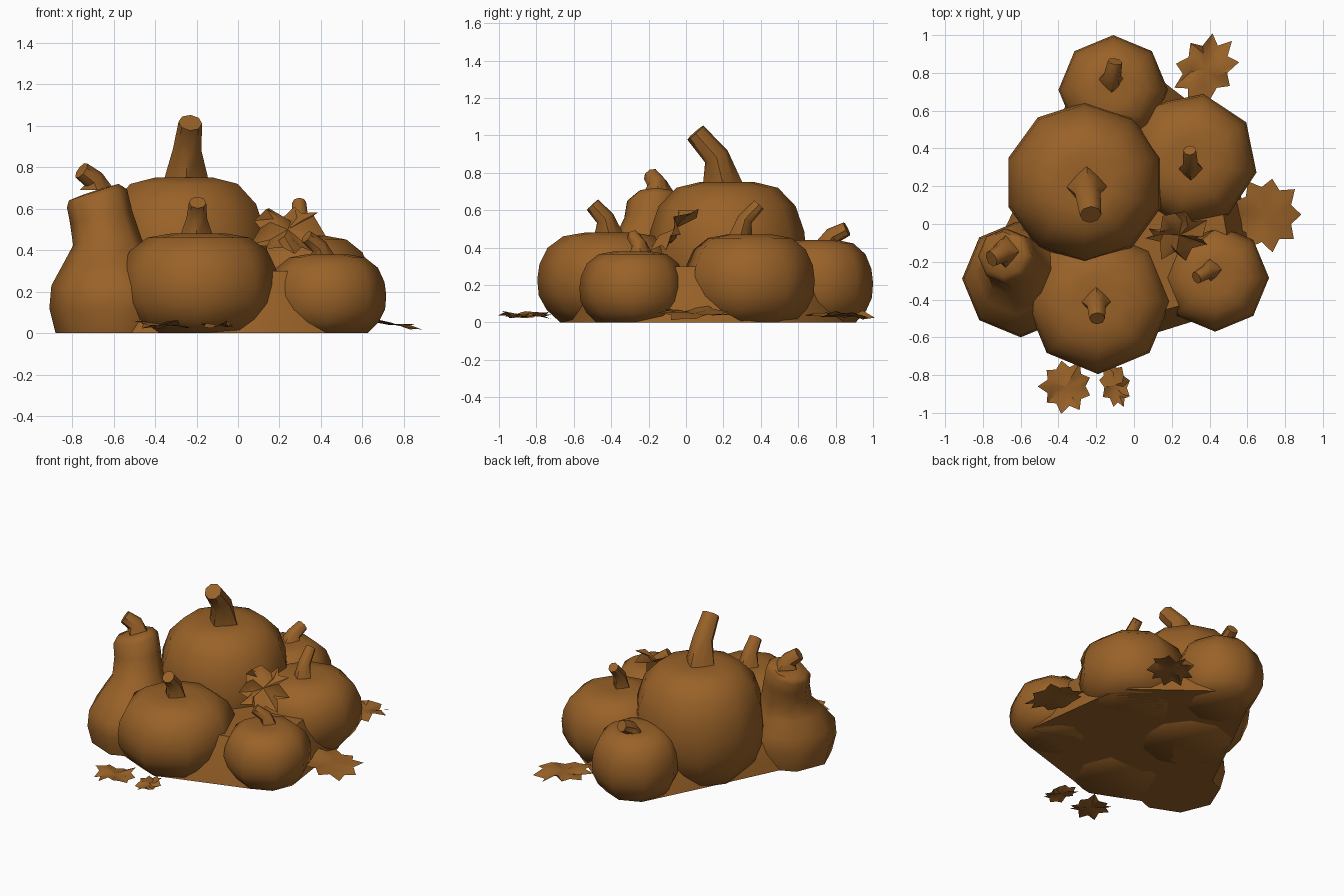
import bpy, bmesh, random
from math import sin, cos, pi, radians
from mathutils import Vector, Euler

random.seed(4)
if "Cube" in bpy.data.objects:
    bpy.data.objects.remove(bpy.data.objects["Cube"], do_unlink=True)

# One warm brown for everything
brown = bpy.data.materials.new("warm_brown")
brown.use_nodes = True
colour = (0.32, 0.122, 0.021, 1)
brown.diffuse_color = colour
shader = brown.node_tree.nodes["Principled BSDF"]
shader.inputs["Base Color"].default_value = colour
shader.inputs["Roughness"].default_value = 0.9


def finish(name, bm, angle):
    """Turn a bmesh into a shaded object."""
    mesh = bpy.data.meshes.new(name)
    bm.to_mesh(mesh)
    bm.free()
    obj = bpy.data.objects.new(name, mesh)
    bpy.context.collection.objects.link(obj)
    mesh.materials.append(brown)
    bpy.ops.object.select_all(action='DESELECT')
    obj.select_set(True)
    bpy.context.view_layer.objects.active = obj
    bpy.ops.object.shade_smooth_by_angle(angle=radians(angle))
    return obj


def loft(name, rings, angle=50):
    """Skin a stack of equal-sized rings and cap both ends."""
    bm = bmesh.new()
    loops = [[bm.verts.new(p) for p in ring] for ring in rings]
    n = len(loops[0])
    for low, high in zip(loops, loops[1:]):
        for i in range(n):
            j = (i + 1) % n
            bm.faces.new((low[i], low[j], high[j], high[i]))
    bm.faces.new(loops[0][::-1])
    bm.faces.new(loops[-1])
    bmesh.ops.recalc_face_normals(bm, faces=bm.faces)
    return finish(name, bm, angle)


def circle(x, y, z, r, sides, turn=0.0, tilt=0.0):
    ring = []
    for i in range(sides):
        a = radians(turn) + 2 * pi * i / sides
        ring.append(Vector((x + r * cos(a), y + r * sin(a), z + tilt * r * cos(a))))
    return ring


# Squat body profile: (share of radius, share of height)
PROFILE = [(.68, 0), (.87, .14), (.98, .3), (1, .48), (.97, .65),
           (.86, .83), (.64, .96), (.35, 1), (.1, .985)]


def pumpkin(name, x, y, r, h, sides, turn):
    loft(name, [circle(x, y, h * v, r * u, sides, turn) for u, v in PROFILE], 60)


def stem(name, base, tip, r):
    """Bent stalk with a flared diamond foot and a flat cut end."""
    base, tip = Vector(base), Vector(tip)
    mid = base.lerp(tip, .25)
    mid.z = base.z + (tip.z - base.z) * .55
    rings = []
    for centre, axis, size in ((base, Vector((0, 0, 1)), r),
                               (mid, tip - base, r * .62),
                               (tip, tip - mid, r * .52)):
        turn = Vector((0, 0, 1)).rotation_difference(axis)
        ring = circle(0, 0, 0, size, 8)
        if centre is base:
            ring = [p * (.74 if i % 2 else 1) for i, p in enumerate(ring)]
        rings.append([centre + turn @ p for p in ring])
    loft(name, rings, 45)


def leaf(name, centre, sx, sy, rot, crumple, droop=0.0):
    """Pointed, lobed sheet with random creases."""
    bm = bmesh.new()
    turn = Euler([radians(a) for a in rot]).to_matrix()
    n = 18

    def vert(share, a):
        p = Vector((sx * share * cos(a), sy * share * sin(a), 0))
        p.z = crumple * share * (sin(3 * a) + random.uniform(-1, 1)) - droop * p.x
        p = Vector(centre) + turn @ p
        p.z = max(p.z, .008)
        return bm.verts.new(p)

    hub = vert(0, 0)
    angles = [2 * pi * i / n for i in range(n)]
    inner = [vert(.5, a) for a in angles]
    outer = [vert(.74 if i % 2 else random.uniform(.95, 1.08), a)
             for i, a in enumerate(angles)]
    for i in range(n):
        j = (i + 1) % n
        bm.faces.new((hub, inner[i], inner[j]))
        bm.faces.new((inner[i], outer[i], outer[j]))
        bm.faces.new((inner[i], outer[j], inner[j]))
    finish(name, bm, 35)


# Pumpkins: name, x, y, radius, height, sides, turn
pumpkins = [
    ("large_pumpkin", -.26, .22, .425, .75, 10, 18),
    ("front_pumpkin", -.19, -.41, .385, .48, 8, 0),
    ("back_left_pumpkin", .3, .34, .355, .47, 8, -11),
    ("front_left_pumpkin", .43, -.285, .285, .38, 8, 0),
    ("back_pumpkin", -.11, .71, .29, .44, 8, 0),
]
for p in pumpkins:
    pumpkin(*p)

# Gourd with a leaning neck: x, y, z, radius, tilt
gourd = [(-.6, -.29, 0, .28, 0), (-.6, -.29, .12, .31, 0),
         (-.6, -.29, .23, .3, 0), (-.62, -.26, .34, .22, 0),
         (-.63, -.22, .44, .165, .1), (-.66, -.18, .56, .15, .2),
         (-.68, -.17, .65, .145, .3), (-.695, -.16, .68, .12, .33),
         (-.695, -.16, .685, .05, .33)]
loft("gourd", [circle(x, y, z, r, 8, 0, t) for x, y, z, r, t in gourd], 60)

# Solid core closing the gaps between the fruits
bm = bmesh.new()
for name, x, y, r, *rest in pumpkins + [("gourd", -.6, -.29, .3)]:
    for share, z in ((.68, 0), (.55, .14), (.35, .3)):
        for v in circle(x, y, z, r * share, 8):
            bm.verts.new(v)
hull = bmesh.ops.convex_hull(bm, input=bm.verts)
bmesh.ops.delete(bm, geom=[v for v in bm.verts if not v.link_faces], context='VERTS')
finish("core", bm, 60)

# Stems
stem("large_stem", (-.25, .2, .73), (-.23, .05, 1.015), .11)
stem("front_stem", (-.2, -.41, .465), (-.195, -.5, .63), .08)
stem("back_left_stem", (.3, .29, .455), (.295, .39, .63), .065)
stem("front_left_stem", (.41, -.24, .36), (.33, -.285, .465), .065)
stem("back_stem", (-.12, .76, .42), (-.1, .86, .5), .075)
stem("gourd_stem", (-.68, -.145, .69), (-.755, -.185, .785), .085)

# Leaves
leaf("side_leaf", (.7, .05, .05), .19, .2, (0, 0, 0), .01, .15)
leaf("front_leaf", (-.36, -.86, .04), .14, .14, (0, 0, 20), .014)
leaf("small_front_leaf", (-.1, -.85, .04), .08, .13, (0, 0, 15), .012)
leaf("back_leaf", (.38, .82, .04), .15, .19, (0, 0, -35), .018)
leaf("top_leaf", (.24, -.06, .5), .18, .17, (45, 0, 0), .045)
